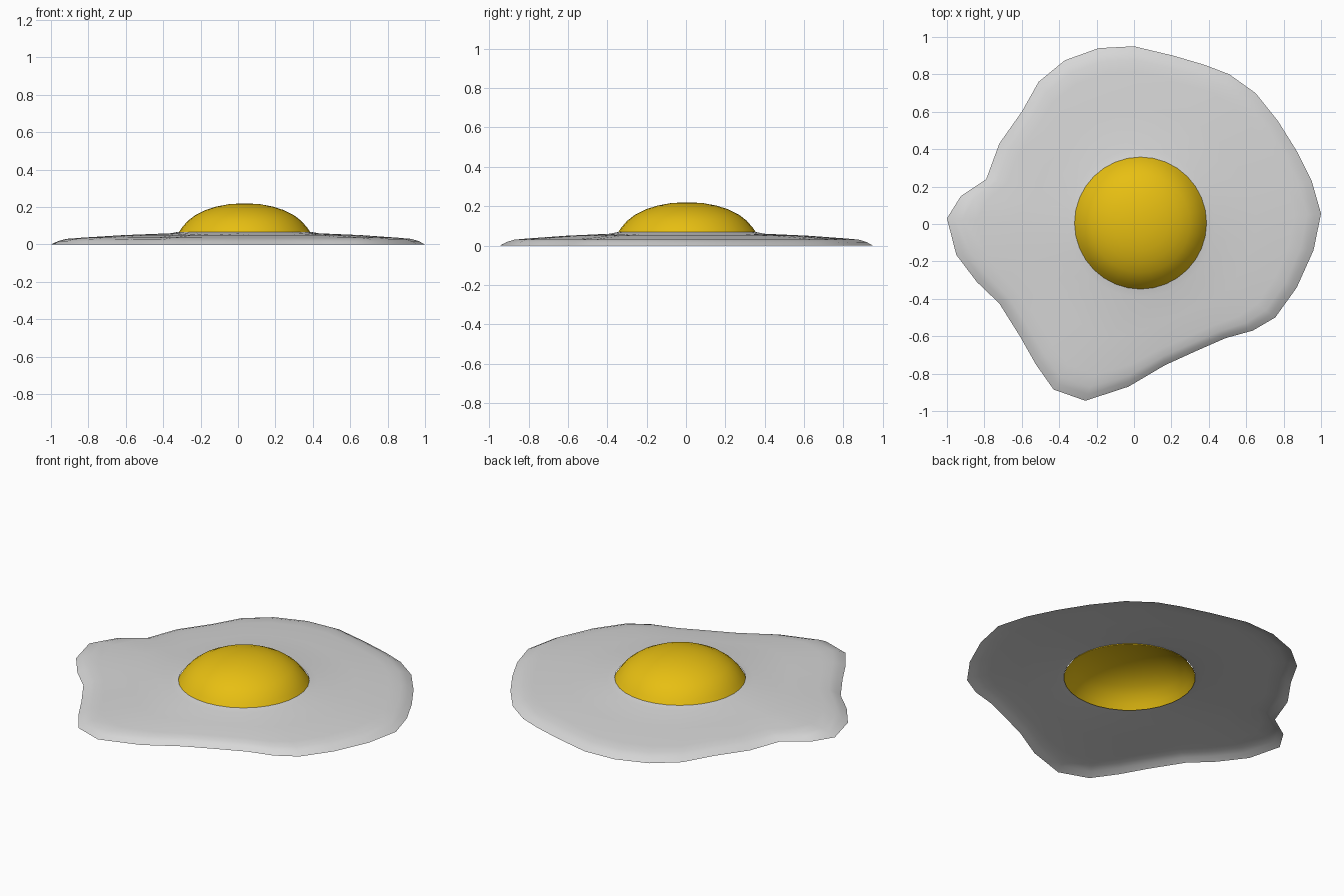
import bpy
import bmesh
from math import cos, sin, tau

default = bpy.data.objects.get("Cube")
if default:
    bpy.data.objects.remove(default, do_unlink=True)


def make_material(name, rgb):
    mat = bpy.data.materials.new(name)
    mat.use_nodes = True
    colour = (*rgb, 1.0)
    mat.diffuse_color = colour
    mat.node_tree.nodes["Principled BSDF"].inputs["Base Color"].default_value = colour
    return mat


def circle(radius):
    """Flat circle of points around the yolk centre."""
    cx, cy = YOLK_CENTRE
    return [(cx + radius * cos(tau * i / SEGMENTS),
             cy + radius * sin(tau * i / SEGMENTS)) for i in range(SEGMENTS)]


def blend(ring_a, ring_b, t):
    """Ring part of the way from one outline to another."""
    return [(ax + (bx - ax) * t, ay + (by - ay) * t)
            for (ax, ay), (bx, by) in zip(ring_a, ring_b)]


def loft(name, rings, material, apex=None):
    """Skin a stack of (outline, height) rings, closed with a fan at the apex."""
    bm = bmesh.new()
    loops = [[bm.verts.new((x, y, z)) for x, y in outline] for outline, z in rings]
    for low, high in zip(loops, loops[1:]):
        for i in range(SEGMENTS):
            j = (i + 1) % SEGMENTS
            bm.faces.new((low[i], low[j], high[j], high[i]))
    if apex is not None:
        tip = bm.verts.new((*YOLK_CENTRE, apex))
        for i in range(SEGMENTS):
            bm.faces.new((loops[-1][i], loops[-1][(i + 1) % SEGMENTS], tip))
    for face in bm.faces:
        face.smooth = True
    mesh = bpy.data.meshes.new(name)
    bm.to_mesh(mesh)
    bm.free()
    mesh.materials.append(material)
    obj = bpy.data.objects.new(name, mesh)
    bpy.context.collection.objects.link(obj)
    return obj


# Irregular outer edge of the egg white, counter-clockwise from the left side
EDGE = [
    (1, .055), (.95, .23), (.87, .39), (.77, .55), (.65, .7), (.51, .8),
    (.38, .85), (.21, .9), (0, .95), (-.19, .94), (-.37, .875), (-.51, .76),
    (-.6, .6), (-.72, .43), (-.79, .24), (-.925, .15), (-1, .03),
    (-.95, -.165), (-.84, -.31), (-.72, -.425), (-.61, -.6), (-.525, -.75),
    (-.43, -.885), (-.26, -.945), (-.03, -.87), (.165, -.755), (.33, -.68),
    (.49, -.61), (.635, -.57), (.755, -.5), (.87, -.34), (.96, -.14),
]
SEGMENTS = len(EDGE)
YOLK_CENTRE = (.035, .005)
YOLK_RADIUS = .355

white = make_material("egg white", (.68, .68, .68))
yellow = make_material("yolk yellow", (.8, .52, .006))

# Egg white: open sheet with a rolled rim and a small lip around the yolk
inner = circle(YOLK_RADIUS + .04)
sheet = [(0, 0), (.06, .018), (.13, .03), (.25, .036), (.6, .05), (1, .06)]
white_rings = [(blend(EDGE, inner, t), z) for t, z in sheet]
white_rings.append((circle(YOLK_RADIUS - .002), .068))
loft("egg_white", white_rings, white)

# Yolk: hollow dome, open underneath
dome = [(YOLK_RADIUS, .06), (.335, .09), (.304, .126), (.265, .156),
        (.21, .184), (.15, .203), (.08, .216)]
loft("yolk", [(circle(r), z) for r, z in dome], yellow, apex=.22)
